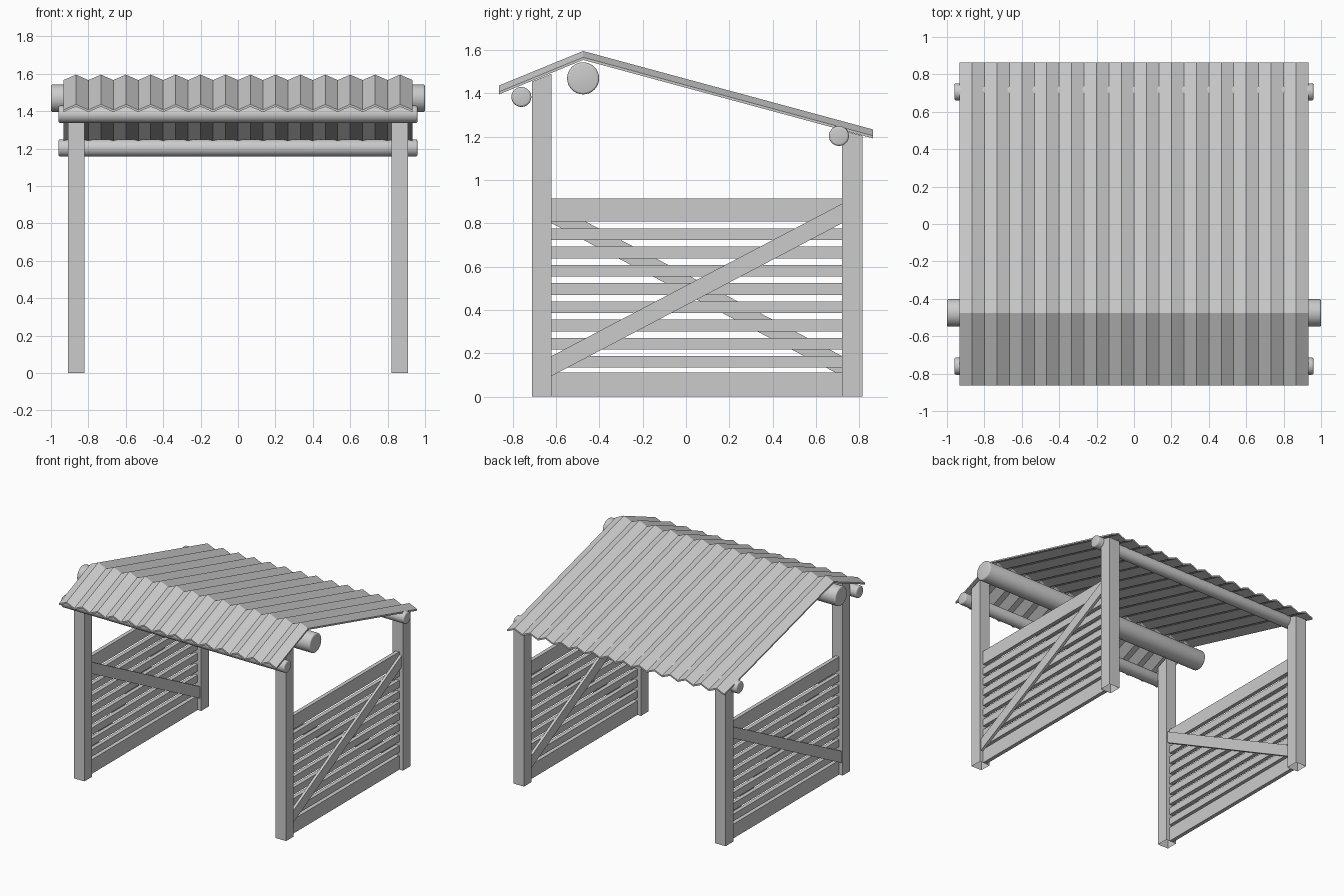
import bpy, bmesh, math
from mathutils import Matrix

if "Cube" in bpy.data.objects:
    bpy.data.objects.remove(bpy.data.objects["Cube"])


def make_object(name, bm):
    bmesh.ops.recalc_face_normals(bm, faces=bm.faces)
    me = bpy.data.meshes.new(name)
    bm.to_mesh(me)
    bm.free()
    ob = bpy.data.objects.new(name, me)
    bpy.context.collection.objects.link(ob)
    return ob


def side_part(name, outline, x0, x1, open_bottom=False):
    """Extrude a (y, z) outline from x0 to x1 and mirror it to the other side."""
    bm = bmesh.new()
    face = bm.faces.new([bm.verts.new((x0, y, z)) for y, z in outline])
    ext = bmesh.ops.extrude_face_region(bm, geom=[face])["geom"]
    verts = [g for g in ext if isinstance(g, bmesh.types.BMVert)]
    bmesh.ops.translate(bm, verts=verts, vec=(x1 - x0, 0, 0))
    if open_bottom:
        low = [f for f in bm.faces if all(v.co.z < 1e-5 for v in f.verts)]
        bmesh.ops.delete(bm, geom=low, context='FACES_ONLY')
    ob = make_object(name, bm)
    ob.modifiers.new("Mirror", 'MIRROR')
    return ob


def log(name, y, z, radius, half_length):
    """Round beam along x with softened ends."""
    bm = bmesh.new()
    bmesh.ops.create_cone(bm, cap_ends=True, segments=32, radius1=radius, radius2=radius,
                          depth=2 * half_length,
                          matrix=Matrix.Translation((0, y, z)) @ Matrix.Rotation(math.pi / 2, 4, 'Y'))
    rims = [e for e in bm.edges if abs(e.verts[0].co.x - e.verts[1].co.x) < 1e-4]
    bmesh.ops.bevel(bm, geom=rims, offset=0.01, segments=3, profile=0.5, affect='EDGES')
    ob = make_object(name, bm)
    for p in ob.data.polygons:
        p.use_smooth = True
    ob.data.set_sharp_from_angle(angle=math.radians(40))
    return ob


# Posts with tops cut to the roof slope
F0, F1, B0, B1 = -0.71, -0.62, 0.72, 0.815
side_part("front_post", [(F0, 0), (F1, 0), (F1, 1.49), (F0, 1.455)], 0.82, 0.91, True)
side_part("back_post", [(B0, 0), (B1, 0), (B1, 1.203), (B0, 1.23)], 0.82, 0.91, True)


# Side panels: rails and slats
def board(name, z0, z1):
    side_part(name, [(F1, z0), (B0, z0), (B0, z1), (F1, z1)], 0.85, 0.88)


board("bottom_rail", 0.0, 0.11)
board("top_rail", 0.808, 0.914)
for i in range(8):
    zc = 0.16 + i * 0.0841
    board(f"slat_{i + 1}", zc - 0.027, zc + 0.027)

# Diagonal braces, crossing on the outer and inner faces
side_part("outer_brace", [(F1, 0.095), (B0, 0.80), (B0, 0.89), (F1, 0.187)], 0.88, 0.90)
side_part("inner_brace", [(F1, 0.80), (B0, 0.095), (B0, 0.187), (F1, 0.89)], 0.83, 0.85)

# Round beams under the roof
log("ridge_beam", -0.475, 1.469, 0.074, 1.0)
log("front_beam", -0.76, 1.383, 0.046, 0.96)
log("back_beam", 0.706, 1.203, 0.046, 0.96)

# Corrugated roof: zigzag across x, folded at the ridge
FOLDS, HALF = 28, 0.933
bm = bmesh.new()
rows = []
for y, z in [(-0.863, 1.436), (-0.475, 1.595), (0.863, 1.233)]:
    rows.append([bm.verts.new((-HALF + 2 * HALF * i / FOLDS, y, z - (0 if i % 2 else 0.029)))
                 for i in range(FOLDS + 1)])
for a, b in zip(rows, rows[1:]):
    for i in range(FOLDS):
        bm.faces.new((a[i], a[i + 1], b[i + 1], b[i]))
ext = bmesh.ops.extrude_face_region(bm, geom=bm.faces[:], use_keep_orig=True)["geom"]
bmesh.ops.translate(bm, verts=[g for g in ext if isinstance(g, bmesh.types.BMVert)],
                    vec=(0, 0, -0.012))
make_object("corrugated_roof", bm)
